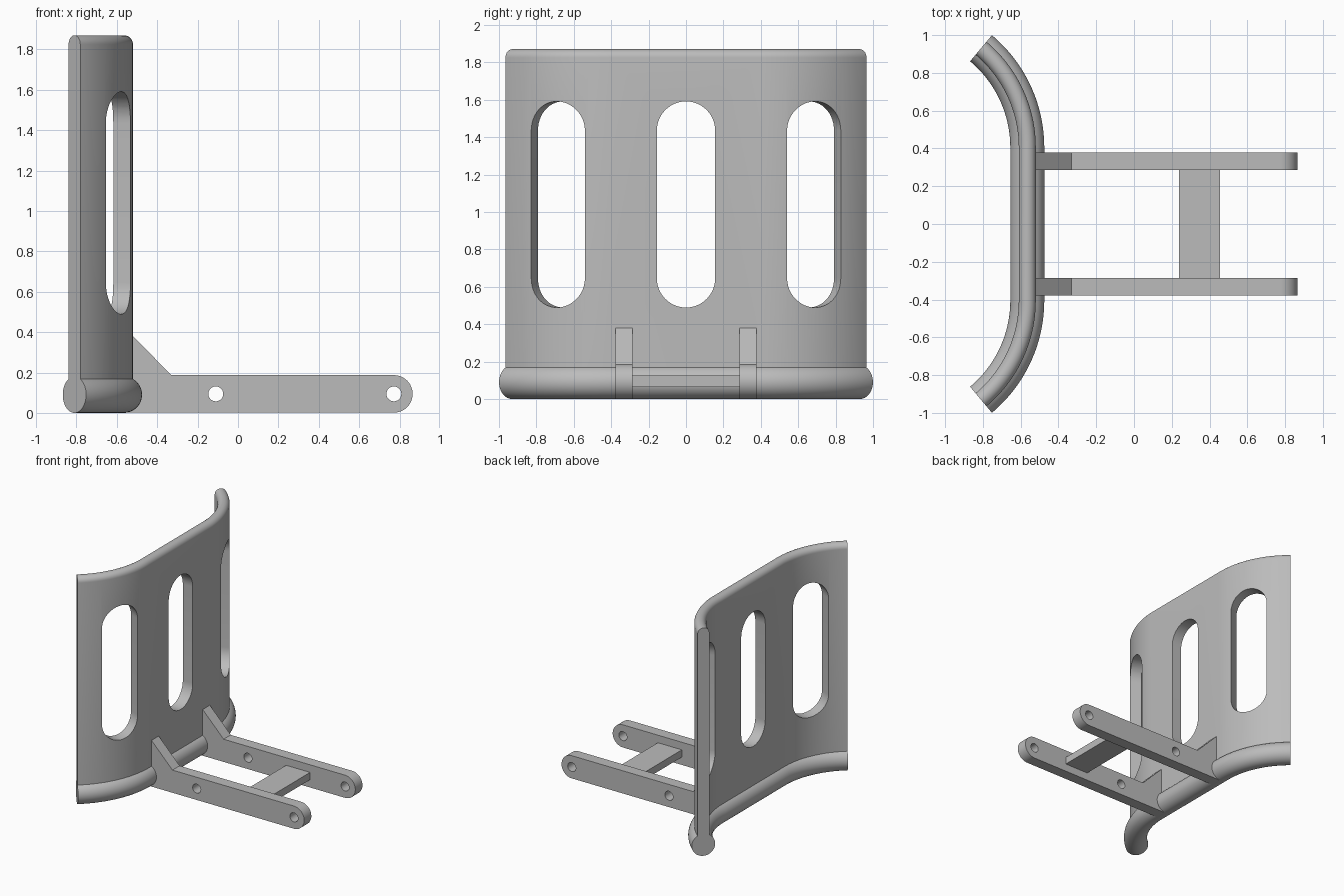
import bpy
import bmesh
from math import sin, cos, pi, radians
from mathutils import Matrix, Vector

cube = bpy.data.objects.get("Cube")
if cube:
    bpy.data.objects.remove(cube)

grey = bpy.data.materials.new("plain grey")
grey.use_nodes = True
colour = (0.5, 0.5, 0.5, 1)
grey.diffuse_color = colour
grey.node_tree.nodes["Principled BSDF"].inputs["Base Color"].default_value = colour

TUBE_R, HALF_T, TOP = 0.09, 0.045, 1.87
FACE_X, BEND_Y, BEND_R, BEND = -0.565, 0.405, 0.686, radians(50)


def arc(cx, cy, r, start, end, steps):
    """Points along an arc, angles in degrees."""
    angles = [radians(start + (end - start) * i / steps) for i in range(steps + 1)]
    return [(cx + r * cos(a), cy + r * sin(a)) for a in angles]


def finish(name, bm):
    bmesh.ops.recalc_face_normals(bm, faces=bm.faces)
    mesh = bpy.data.meshes.new(name)
    bm.to_mesh(mesh)
    bm.free()
    mesh.materials.append(grey)
    obj = bpy.data.objects.new(name, mesh)
    bpy.context.collection.objects.link(obj)
    return obj


def loft(name, rings):
    """Skin matching closed rings and cap both ends."""
    bm = bmesh.new()
    loops = [[bm.verts.new(p) for p in ring] for ring in rings]
    n = len(loops[0])
    for a, b in zip(loops, loops[1:]):
        for i in range(n):
            j = (i + 1) % n
            bm.faces.new((a[i], a[j], b[j], b[i]))
    bm.faces.new(loops[0])
    bm.faces.new(loops[-1])
    return finish(name, bm)


def prism(name, outline, low, high, matrix=Matrix()):
    """Extrude an (a, z) outline along y, then place it."""
    return loft(name, [[matrix @ Vector((a, y, z)) for a, z in outline] for y in (low, high)])


def select(obj):
    bpy.ops.object.select_all(action="DESELECT")
    obj.select_set(True)
    bpy.context.view_layer.objects.active = obj


def cut(obj, cutter):
    select(obj)
    mod = obj.modifiers.new("cut", "BOOLEAN")
    mod.operation = "DIFFERENCE"
    mod.solver = "EXACT"
    mod.object = cutter
    bpy.ops.object.modifier_apply(modifier=mod.name)
    bpy.data.objects.remove(cutter)


def smooth(obj):
    select(obj)
    bpy.ops.object.shade_smooth_by_angle(angle=radians(30))


# Guard panel: round-topped plate on a thick tube, swept along a bent path
section = arc(0, TUBE_R, TUBE_R, 60, -240, 40) + arc(0, TOP - HALF_T, HALF_T, 180, 0, 16)
STEPS = 28
bend = [BEND * i / STEPS for i in range(STEPS + 1)]
path = [(-1, a) for a in reversed(bend)] + [(1, a) for a in bend]
rings = []
for side, a in path:
    ring = []
    for u, z in section:
        r = BEND_R + u
        ring.append((FACE_X - BEND_R + r * cos(a), side * (BEND_Y + r * sin(a)), z))
    rings.append(ring)
panel = loft("guard_panel", rings)

# Three long slots, the outer two following the bend
slot = arc(0, 1.435, 0.156, 0, 180, 24) + arc(0, 0.645, 0.156, 180, 360, 24)
tilt = radians(23)
for side in (-1, 0, 1):
    a = side * tilt
    centre = Vector((FACE_X - BEND_R + BEND_R * cos(a), side * BEND_Y + BEND_R * sin(a), 0))
    place = Matrix.Translation(centre) @ Matrix.Rotation(a - pi / 2, 4, "Z")
    cut(panel, prism("slot_cutter", slot, -0.2, 0.2, place))
smooth(panel)

# Two arms with a gusset, rounded tip and two pin holes
ARM_R, TIP_X, INNER, OUTER = 0.093, 0.772, 0.285, 0.378
arm_outline = [(-0.55, 0.001), *arc(TIP_X, ARM_R + 0.001, ARM_R, -90, 90, 24),
               (-0.33, 0.187), (-0.52, 0.38), (-0.55, 0.38)]
for side, label in ((-1, "right"), (1, "left")):
    ends = sorted((side * INNER, side * OUTER))
    arm = prism(label + "_arm", arm_outline, *ends)
    for x in (-0.11, TIP_X):
        hole = arc(x, 0.094, 0.037, 0, 345, 23)
        cut(arm, prism("hole_cutter", hole, ends[0] - 0.1, ends[1] + 0.1))
    smooth(arm)

# Crossbar joining the arms
bar = [(0.237, 0.065), (0.455, 0.065), (0.455, 0.125), (0.237, 0.125)]
prism("crossbar", bar, -INNER, INNER)
